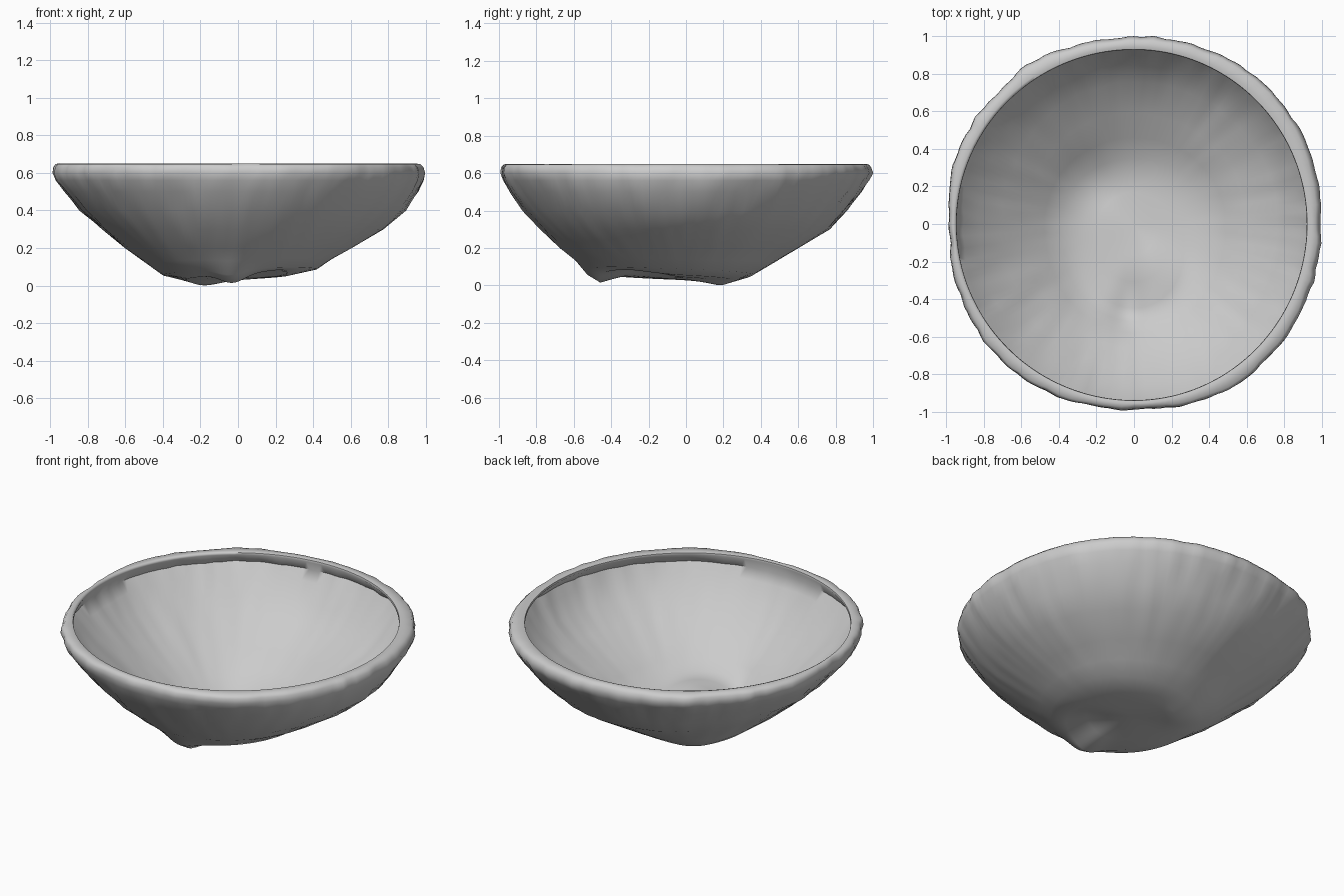
import bpy, bmesh, math
from mathutils import Vector, noise

if "Cube" in bpy.data.objects:
    bpy.data.objects.remove(bpy.data.objects["Cube"])

SEG = 180
# rings: z, then wall radius towards +x, +y, -x, -y (hand-formed, uneven bowl)
OUTER = [
    (0.036, 0.12, 0.12, 0.12, 0.18),
    (0.038, 0.20, 0.18, 0.20, 0.32),
    (0.040, 0.27, 0.24, 0.27, 0.46),
    (0.070, 0.42, 0.36, 0.40, 0.53),
    (0.130, 0.50, 0.47, 0.49, 0.59),
    (0.200, 0.61, 0.60, 0.60, 0.67),
    (0.300, 0.775, 0.765, 0.72, 0.78),
    (0.400, 0.89, 0.855, 0.84, 0.87),
    (0.500, 0.955, 0.935, 0.925, 0.94),
    (0.560, 0.985, 0.975, 0.975, 0.975),
    (0.600, 0.995, 0.995, 0.992, 0.99),
    (0.630, 0.985, 0.985, 0.987, 0.987),
    (0.647, 0.97, 0.97, 0.975, 0.972),
]
RIM = [
    (0.650, 0.945, 0.945, 0.96, 0.955),
    (0.646, 0.922, 0.93, 0.948, 0.94),
    (0.634, 0.920, 0.927, 0.945, 0.938),
]
# inside follows the outside as a very thin wall
INNER = [(z + 0.01,) + tuple(r - 0.012 for r in rs) for z, *rs in reversed(OUTER[:10])]


def radius(rs, a):
    c, s = math.cos(a), math.sin(a)
    return (rs[0] if c > 0 else rs[2]) * c * c + (rs[1] if s > 0 else rs[3]) * s * s


def dent(p, at, width, depth):
    d = (Vector(p.xy) - Vector(at)).length
    return depth * math.exp(-(d / width) ** 2)


def shape(p, part):
    """Tilted floor, dents, foot bumps and hand-made unevenness."""
    n = noise.noise_vector(Vector((p.x, p.y, p.z)) * 3.5)
    fine = noise.noise(Vector((p.x, p.y, p.z * 0.3)) * 13)
    wall = max(0.0, min(1.0, (p.z - 0.08) / 0.2))
    out = Vector((p.x, p.y, 0)).normalized()
    q = p.copy()
    if part != "rim":
        q += out * wall * (0.011 * n.x + 0.012 * fine)
        # bulge of the wall between the axes
        q += out * 0.024 * max(0, (p.z - 0.3) / 0.35) * abs(math.sin(2 * math.atan2(p.y, p.x)))
    if p.z < 0.2:
        low = 1 - max(0.0, (p.z - 0.04) / 0.16)
        q.z += low * (0.08 * (p.x + 0.2) - 0.07 * (p.y - 0.22) - 0.030) * 0.6
        q.z += dent(p, (0.12, -0.26), 0.13, 0.045)
        q.z -= dent(p, (-0.2, 0.22), 0.13, 0.026)
        q.z -= dent(p, (-0.03, -0.47), 0.09, 0.046)
    low_limit = 0.008 if part == "inside" else 0.0
    q.z = max(low_limit, min(0.652, q.z))
    return q


# bowl: one closed skin, outside, rolled rim and inside
bm = bmesh.new()
rings = []
for part, table in (("outside", OUTER), ("rim", RIM), ("inside", INNER)):
    for z, *rs in table:
        ring = []
        for i in range(SEG):
            a = 2 * math.pi * i / SEG
            r = radius(rs, a)
            p = Vector((r * math.cos(a), r * math.sin(a), z))
            ring.append(bm.verts.new(shape(p, part)))
        rings.append(ring)
for lo, hi in zip(rings, rings[1:]):
    for i in range(SEG):
        j = (i + 1) % SEG
        bm.faces.new((lo[i], lo[j], hi[j], hi[i]))

# close the floor below and inside with fans
for ring, flip in ((rings[0], True), (rings[-1], False)):
    mid = bm.verts.new(sum((v.co for v in ring), Vector()) / SEG)
    for i in range(SEG):
        tri = (ring[i], ring[(i + 1) % SEG], mid)
        bm.faces.new(tri[::-1] if flip else tri)
bmesh.ops.recalc_face_normals(bm, faces=bm.faces)

mesh = bpy.data.meshes.new("bowl")
bm.to_mesh(mesh)
bm.free()
bowl = bpy.data.objects.new("bowl", mesh)
bpy.context.collection.objects.link(bowl)
bpy.context.view_layer.objects.active = bowl
bowl.select_set(True)
bpy.ops.object.shade_smooth_by_angle(angle=math.radians(60))
